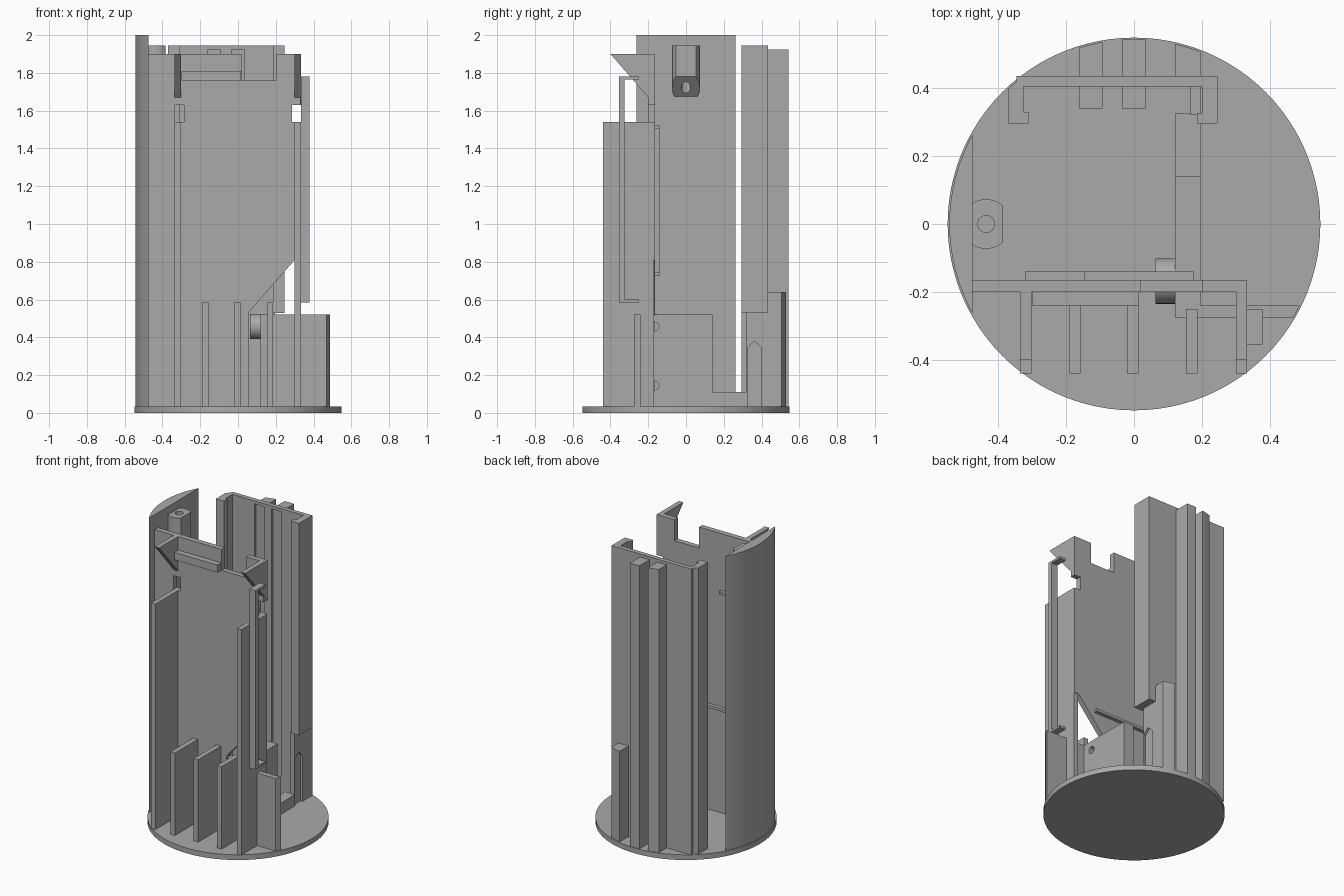
import bpy, bmesh, math
from mathutils import Vector

cube = bpy.data.objects.get("Cube")
if cube:
    bpy.data.objects.remove(cube, do_unlink=True)

grey = bpy.data.materials.new("plain_grey")
grey.use_nodes = True
grey.diffuse_color = (0.4, 0.4, 0.4, 1)
grey.node_tree.nodes["Principled BSDF"].inputs["Base Color"].default_value = (0.4, 0.4, 0.4, 1)

R, FLOOR = 0.543, 0.035


def circle(r, cx=0, cy=0, n=96):
    return [(cx + r * math.cos(2 * math.pi * i / n), cy + r * math.sin(2 * math.pi * i / n))
            for i in range(n)]


def clip(outline, window):
    """Trim an outline to a convex counter-clockwise window."""
    for a, b in zip(window, window[1:] + window[:1]):
        def side(p):
            return (b[0] - a[0]) * (p[1] - a[1]) - (b[1] - a[1]) * (p[0] - a[0])
        kept = []
        for p, q in zip(outline, outline[1:] + outline[:1]):
            sp, sq = side(p), side(q)
            if sp >= 0:
                kept.append(p)
            if sp * sq < 0:
                t = sp / (sp - sq)
                kept.append((p[0] + t * (q[0] - p[0]), p[1] + t * (q[1] - p[1])))
        outline = kept
    return outline


def rect(x0, x1, y0, y1):
    return [(x0, y0), (x1, y0), (x1, y1), (x0, y1)]


def prism(name, outline, lo, hi, axis="z", smooth=False):
    """Extrude an outline along an axis; the outline uses the other two axes in order."""
    place = {"z": lambda p, h: (p[0], p[1], h),
             "y": lambda p, h: (p[0], h, p[1]),
             "x": lambda p, h: (h, p[0], p[1])}[axis]
    bm = bmesh.new()
    base = bm.faces.new([bm.verts.new(place(p, lo)) for p in outline])
    ext = bmesh.ops.extrude_face_region(bm, geom=[base])
    verts = [v for v in ext["geom"] if isinstance(v, bmesh.types.BMVert)]
    bmesh.ops.translate(bm, verts=verts, vec=Vector(place((0, 0), hi - lo)))
    bmesh.ops.recalc_face_normals(bm, faces=bm.faces)
    mesh = bpy.data.meshes.new(name)
    bm.to_mesh(mesh)
    bm.free()
    mesh.materials.append(grey)
    obj = bpy.data.objects.new(name, mesh)
    bpy.context.collection.objects.link(obj)
    if smooth:
        select(obj)
        bpy.ops.object.shade_smooth_by_angle(angle=math.radians(30))
    return obj


def select(obj):
    bpy.ops.object.select_all(action="DESELECT")
    obj.select_set(True)
    bpy.context.view_layer.objects.active = obj


def box(name, x0, x1, y0, y1, z0, z1):
    return prism(name, rect(x0, x1, y0, y1), z0, z1)


def round_box(name, x0, x1, y0, y1, z0, z1):
    """Box trimmed to the round outer envelope."""
    return prism(name, clip(rect(x0, x1, y0, y1), circle(R)), z0, z1, smooth=True)


def cut(obj, cutter):
    cutter.hide_render = True
    mod = obj.modifiers.new("cut", "BOOLEAN")
    mod.operation, mod.object, mod.solver = "DIFFERENCE", cutter, "EXACT"
    select(obj)
    bpy.ops.object.modifier_apply(modifier=mod.name)
    bpy.data.objects.remove(cutter, do_unlink=True)


# Base and curved side wall
prism("base_disc", circle(0.548), 0, FLOOR, smooth=True)
round_box("curved_side_wall", -0.6, -0.475, -0.5, 0.5, FLOOR, 2.0)

# Screw boss with sloping underside
boss_outline = clip(circle(0.073, -0.435, 0, 48), rect(-0.48, -0.385, -0.1, 0.1))
boss = prism("screw_boss", boss_outline, 1.67, 1.945, smooth=True)
for v in boss.data.vertices:
    if v.co.z < 1.7:
        v.co.z += (v.co.x + 0.48) * 1.16
cut(boss, prism("boss_hole", circle(0.025, -0.435, 0, 24), 1.5, 2.1))

# Front panel: top notch, side opening, and diagonal lower corner
panel = prism("front_panel", [
    (-0.48, FLOOR), (0.055, FLOOR), (0.055, 0.53), (0.3, 0.81), (0.33, 0.81),
    (0.33, 1.54), (0.285, 1.54), (0.285, 1.63), (0.33, 1.63), (0.33, 1.9),
    (0.2, 1.9), (0.2, 1.76), (0.02, 1.76), (0.02, 1.9), (-0.48, 1.9)],
    -0.2, -0.165, "y")
cut(panel, box("panel_slot", -0.335, -0.285, -0.3, -0.1, 1.54, 1.63))
box("front_bar", -0.3, 0.015, -0.24, -0.199, 1.76, 1.81)

# Side fins with triangular gussets above
for side, x in (("right", -0.335), ("left", 0.3)):
    box(side + "_fin", x, x + 0.033, -0.44, -0.17, FLOOR, 1.54)
    prism(side + "_gusset", [(-0.4, 1.9), (-0.165, 1.63), (-0.165, 1.9)],
          x, x + 0.033, "x")

# Short front ribs
for i, (x, y) in enumerate(((-0.19, -0.19), (-0.02, -0.19), (0.153, -0.25))):
    box(f"front_rib_{i + 1}", x, x + 0.033, -0.44, y, FLOOR, 0.585)

# Thin hooked bracket on the fin
prism("hooked_bracket", [(-0.355, 0.585), (-0.25, 0.585), (-0.25, 0.6), (-0.325, 0.6),
      (-0.325, 1.765), (-0.25, 1.765), (-0.25, 1.78), (-0.355, 1.78)], 0.333, 0.378, "x")

# Thin retaining rails behind the front panel
box("lower_rail", -0.32, 0.175, -0.165, -0.14, 0.725, 0.743)
box("upper_rail", -0.32, -0.145, -0.165, -0.14, 1.505, 1.522)
box("rail_strip", -0.32, -0.3, -0.165, -0.14, 0.725, 1.522)

# Inner partition with stepped top, lug and screw holes
partition = prism("inner_partition", [
    (-0.275, FLOOR), (0.325, FLOOR), (0.325, 0.11), (0.14, 0.11), (0.14, 0.52),
    (-0.275, 0.52)], 0.12, 0.195, "x")
lug = prism("partition_lug", circle(0.067, -0.168, 0.457, 32), 0.063, 0.12, "x", smooth=True)
for part, heights in ((partition, (0.145, 0.457)), (lug, (0.457,))):
    for z in heights:
        cut(part, prism("screw_hole", circle(0.024, -0.168, z, 24), 0.0, 0.3, "x"))
round_box("front_cross_wall", 0.19, 0.6, -0.275, -0.24, FLOOR, 0.52)

# Back panel and its side channels
back = prism("back_panel", [(-0.345, FLOOR), (0.195, FLOOR), (0.195, 0.53), (0.245, 0.53),
             (0.245, 1.945), (-0.345, 1.945)], 0.405, 0.435, "y")
round_box("right_channel_wall", -0.37, -0.325, 0.295, 0.435, FLOOR, 1.945)
box("right_channel_lip", -0.33, -0.31, 0.295, 0.33, FLOOR, 1.945)
box("left_channel_wall", 0.2, 0.245, 0.295, 0.435, 0.53, 1.945)
box("left_channel_lip", 0.185, 0.205, 0.295, 0.325, 0.53, 1.945)

# Lower corner wall with pointed recess
corner = box("lower_corner_wall", 0.165, 0.195, 0.32, 0.41, FLOOR, 0.53)
cut(corner, prism("pointed_recess", [(0.325, 0.0), (0.4, 0.0), (0.4, 0.345), (0.362, 0.38),
    (0.325, 0.345)], 0.18, 0.3, "x"))

# Outer ribs, the shallow slots in front of them, and small feet
for i, x in enumerate((-0.162, -0.035)):
    cut(back, box("slot", x, x + 0.069, 0.39, 0.42, 0.1, 1.925))
    round_box(f"back_rib_{i + 1}", x, x + 0.069, 0.43, 0.6, FLOOR, 1.925)
    box(f"rib_foot_{i + 1}", x, x + 0.069, 0.34, 0.406, FLOOR, 0.1)
round_box("short_back_rib", 0.12, 0.195, 0.43, 0.6, FLOOR, 0.64)
